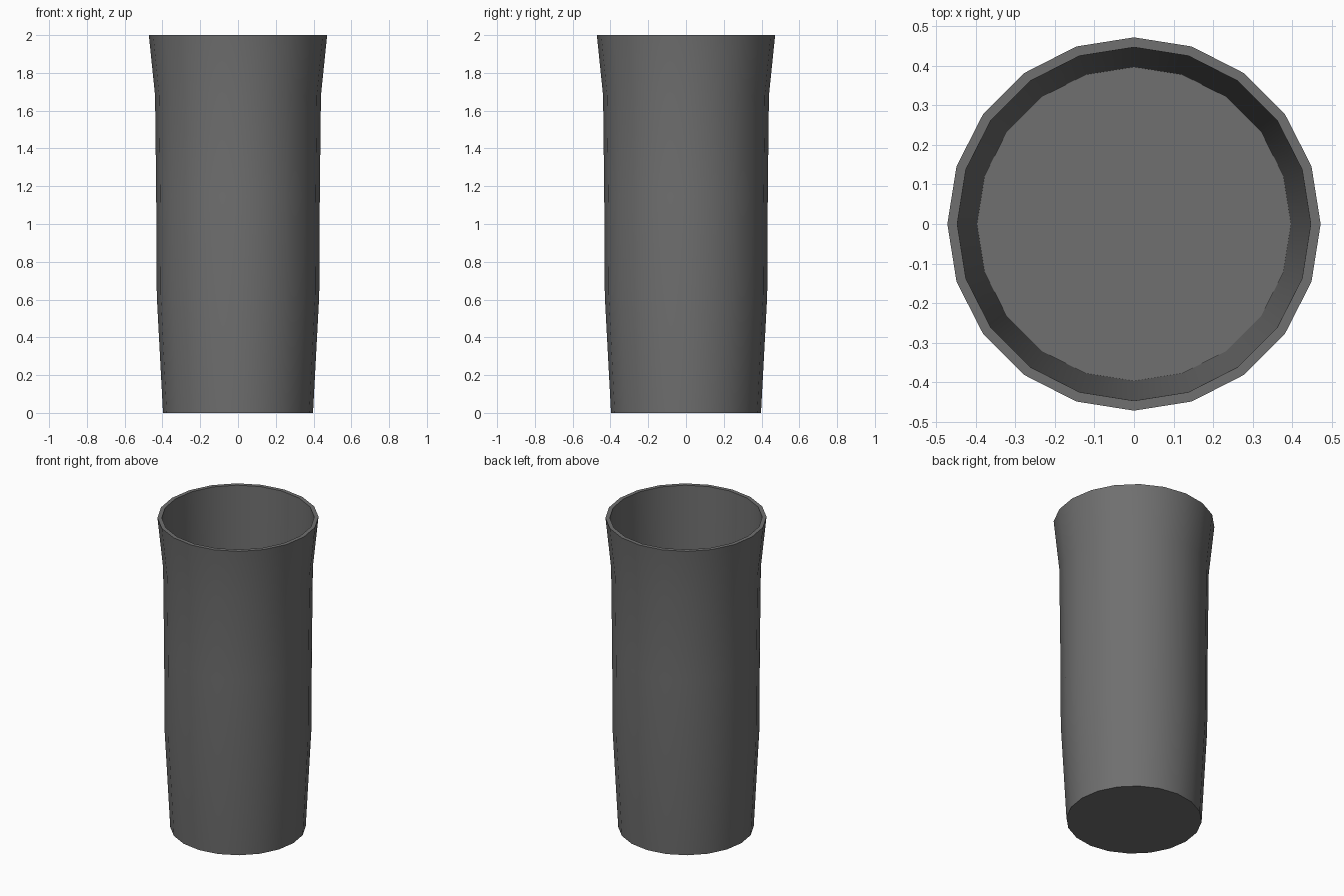
import bpy, bmesh, math

if "Cube" in bpy.data.objects:
    bpy.data.objects.remove(bpy.data.objects["Cube"])

SIDES = 20
# Profile (radius, height): outer wall upward, rim, tapered inner wall down to floor
profile = [(0.397, 0.0), (0.43, 0.62), (0.433, 1.15), (0.439, 1.68),
           (0.472, 2.0), (0.447, 2.0), (0.397, 0.006)]

bm = bmesh.new()
rings = []
for r, z in profile:
    rings.append([bm.verts.new((r * math.cos(2 * math.pi * i / SIDES),
                                r * math.sin(2 * math.pi * i / SIDES), z))
                  for i in range(SIDES)])
# Walls and rim
for a, b in zip(rings, rings[1:]):
    for i in range(SIDES):
        j = (i + 1) % SIDES
        bm.faces.new((a[i], a[j], b[j], b[i]))
# Underside and inner floor
bm.faces.new(rings[0][::-1])
bm.faces.new(rings[-1])
bmesh.ops.recalc_face_normals(bm, faces=bm.faces)

mesh = bpy.data.meshes.new("tumbler")
bm.to_mesh(mesh)
bm.free()
cup = bpy.data.objects.new("tumbler", mesh)
bpy.context.collection.objects.link(cup)

# Dark grey finish
mat = bpy.data.materials.new("dark_grey")
mat.diffuse_color = (0.16, 0.16, 0.16, 1)
mat.use_nodes = True
mat.node_tree.nodes["Principled BSDF"].inputs["Base Color"].default_value = mat.diffuse_color
mesh.materials.append(mat)

bpy.context.view_layer.objects.active = cup
cup.select_set(True)
bpy.ops.object.shade_smooth_by_angle(angle=math.radians(30))
